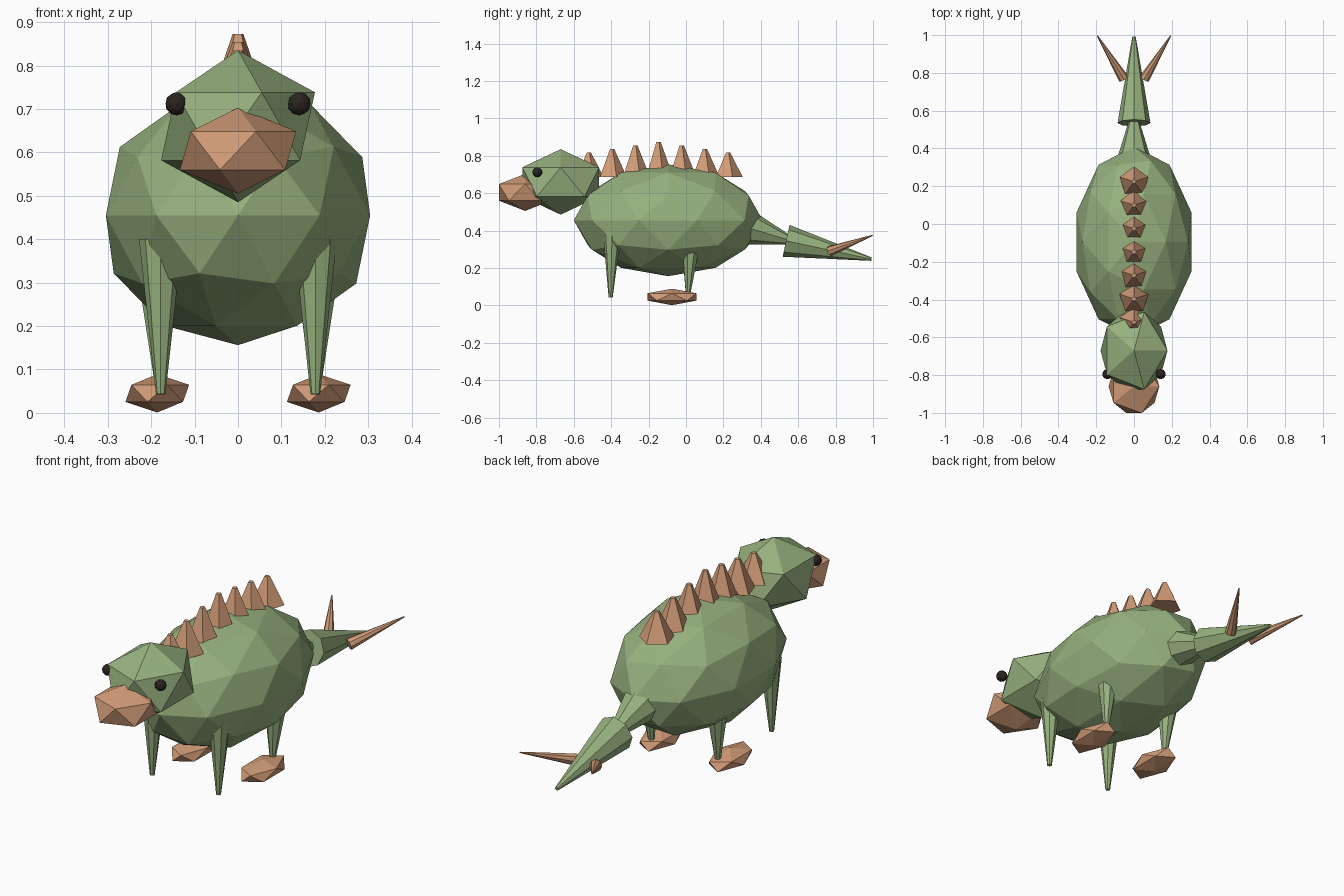
import bpy
import bmesh
from mathutils import Matrix, Vector

if "Cube" in bpy.data.objects:
    bpy.data.objects.remove(bpy.data.objects["Cube"])


def material(name, rgb):
    m = bpy.data.materials.new(name)
    m.diffuse_color = (*rgb, 1)
    m.use_nodes = True
    m.node_tree.nodes["Principled BSDF"].inputs["Base Color"].default_value = m.diffuse_color
    return m


GREEN = material("moss_green", (0.31, 0.44, 0.21))
TAN = material("tan_horn", (0.64, 0.33, 0.185))
DARK = material("dark_eye", (0.025, 0.018, 0.014))


def finish(name, bm, mat):
    mesh = bpy.data.meshes.new(name)
    bm.to_mesh(mesh)
    bm.free()
    mesh.materials.append(mat)
    obj = bpy.data.objects.new(name, mesh)
    bpy.context.collection.objects.link(obj)
    return obj


def ball(name, centre, radii, mat, detail=1):
    """Flat-faced icosphere scaled per axis."""
    bm = bmesh.new()
    mtx = Matrix.Translation(centre) @ Matrix.Diagonal((*radii, 1))
    bmesh.ops.create_icosphere(bm, subdivisions=detail, radius=1, matrix=mtx)
    return finish(name, bm, mat)


def spike(name, base, tip, r1, r2, mat, sides=8):
    """Tapered cone running from base to tip."""
    a, b = Vector(base), Vector(tip)
    d = b - a
    # vertical cones keep a corner facing the rear
    rot = Matrix.Identity(4) if d.xy.length < 1e-6 and d.z > 0 \
        else d.to_track_quat('Z', 'Y').to_matrix().to_4x4()
    bm = bmesh.new()
    bmesh.ops.create_cone(bm, cap_ends=True, segments=sides, radius1=r1,
                          radius2=r2, depth=d.length,
                          matrix=Matrix.Translation((a + b) / 2) @ rot)
    return finish(name, bm, mat)


# Body, head and snout
ball("body", (0, -0.095, 0.455), (0.32, 0.505, 0.299), GREEN, 2)
ball("head", (0, -0.67, 0.66), (0.198, 0.241, 0.175), GREEN)
ball("snout", (0, -0.86, 0.604), (0.15, 0.165, 0.099), TAN)

# Row of back spikes, tallest in the middle
for i in range(7):
    y = -0.52 + i * 0.124
    top = 0.873 - 0.019 * abs(i - 3)
    spike(f"back_spike_{i + 1}", (0, y, 0.685), (0, y, top),
          0.08, 0.013, TAN, 5)

# Tail in two tapered sections
spike("tail_root", (0, 0.30, 0.425), (0, 0.57, 0.343), 0.104, 0.02, GREEN)
spike("tail_end", (0, 0.535, 0.345), (0, 0.992, 0.247), 0.087, 0.009, GREEN)

# Paired parts
for side, s in (("left", -1), ("right", 1)):
    ball(f"eye_{side}", (s * 0.141, -0.795, 0.712), (0.027,) * 3, DARK, 2)
    ball(f"foot_{side}", (s * 0.186, -0.075, 0.045),
         (0.082, 0.153, 0.044), TAN)
    spike(f"front_leg_{side}", (s * 0.178, -0.395, 0.40),
          (s * 0.178, -0.403, 0.043), 0.05, 0.011, GREEN)
    spike(f"back_leg_{side}", (s * 0.185, 0.03, 0.40),
          (s * 0.178, 0.01, 0.045), 0.062, 0.011, GREEN)
    spike(f"tail_thorn_{side}", (s * 0.055, 0.77, 0.29),
          (s * 0.194, 0.997, 0.374), 0.028, 0.003, TAN)
